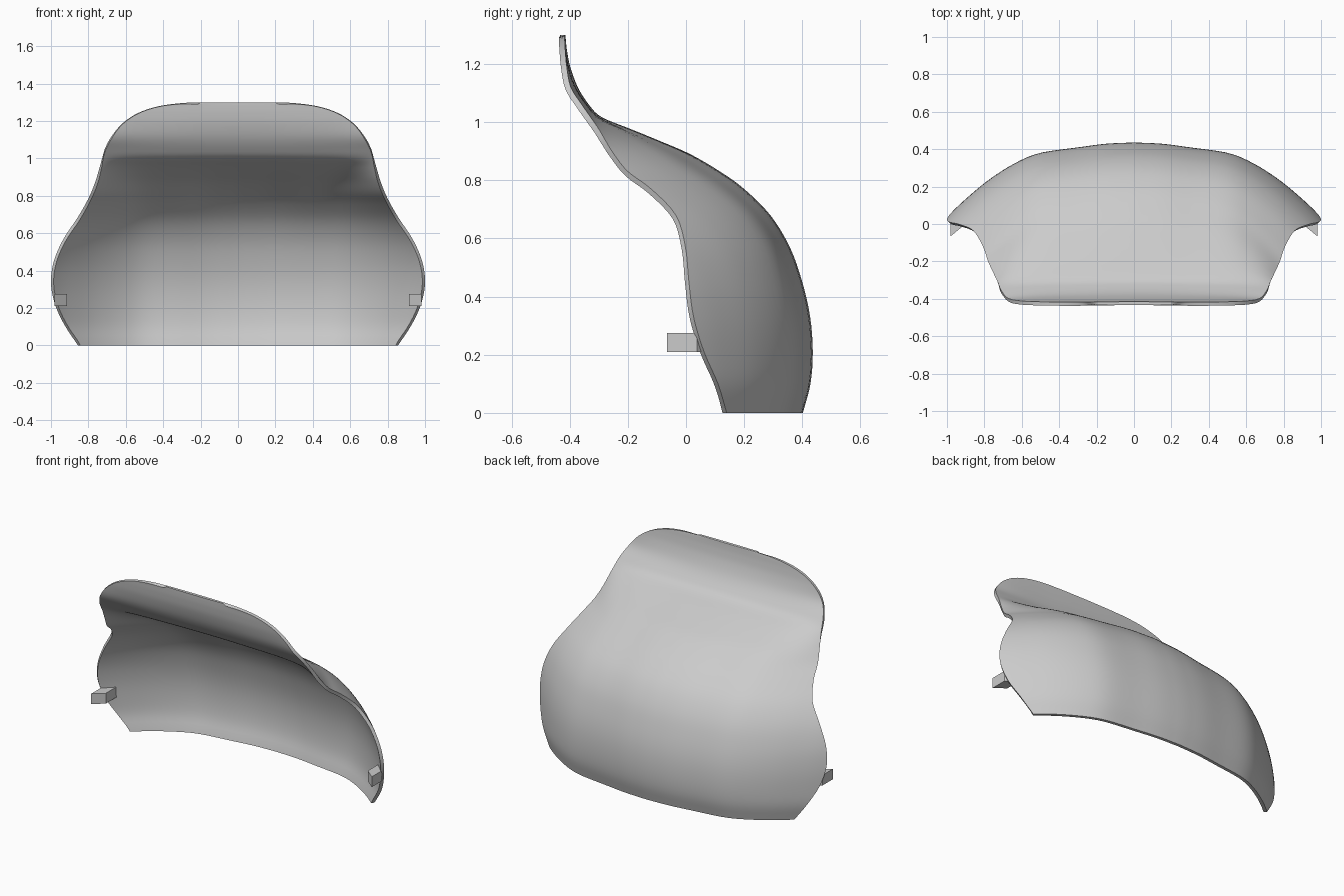
import bpy, bmesh, math

cube = bpy.data.objects.get("Cube")
if cube:
    bpy.data.objects.remove(cube, do_unlink=True)

grey = bpy.data.materials.new("plain grey")
grey.use_nodes = True
COLOUR = (0.6, 0.6, 0.6, 1)
grey.diffuse_color = COLOUR
grey.node_tree.nodes["Principled BSDF"].inputs["Base Color"].default_value = COLOUR

# Height, outer depth at the middle, outer depth at the side edge, half width
STATIONS = [
    (0.00, 0.402, 0.140, 0.855), (0.10, 0.428, 0.110, 0.922),
    (0.21, 0.436, 0.062, 0.975), (0.33, 0.427, 0.026, 1.000),
    (0.45, 0.400, 0.010, 0.985), (0.57, 0.357, -0.002, 0.933),
    (0.68, 0.290, -0.035, 0.860), (0.77, 0.200, -0.120, 0.808),
    (0.83, 0.117, -0.200, 0.780), (0.89, 0.014, -0.248, 0.758),
    (0.935, -0.090, -0.276, 0.745), (0.976, -0.190, -0.300, 0.733),
    (1.017, -0.290, -0.328, 0.722), (1.06, -0.334, -0.358, 0.708),
    (1.12, -0.372, -0.396, 0.675), (1.19, -0.398, -0.410, 0.615),
    (1.245, -0.409, -0.415, 0.530), (1.28, -0.413, -0.417, 0.420),
    (1.296, -0.414, -0.418, 0.300), (1.30, -0.415, -0.418, 0.200),
]
# How far the shell wraps forward at each distance from the middle
WRAP = [(0, 0), (0.15, 0.007), (0.3, 0.027), (0.5, 0.057), (0.63, 0.11),
        (0.77, 0.20), (0.9, 0.31), (1.0, 0.41), (1.1, 0.53)]


def spline_rows(points, steps):
    """Catmull-Rom rows through the points."""
    rows = []
    for i in range(len(points) - 1):
        b, c = points[i], points[i + 1]
        a = points[i - 1] if i else [2 * p - q for p, q in zip(b, c)]
        d = points[i + 2] if i + 2 < len(points) else [2 * q - p for p, q in zip(b, c)]
        for s in range(steps):
            t = s / steps
            rows.append([0.5 * (2 * q + (r - p) * t + (2 * p - 5 * q + 4 * r - u) * t * t
                                + (3 * q - p - 3 * r + u) * t ** 3)
                         for p, q, r, u in zip(a, b, c, d)])
    rows.append(list(points[-1]))
    return rows


WRAP_FINE = spline_rows(WRAP, 10)


def wrap(x):
    x = abs(x)
    for (x0, y0), (x1, y1) in zip(WRAP_FINE, WRAP_FINE[1:]):
        if x <= x1:
            return y0 + (y1 - y0) * (x - x0) / (x1 - x0)
    return WRAP_FINE[-1][1]


def finish(name, bm):
    bmesh.ops.recalc_face_normals(bm, faces=bm.faces)
    mesh = bpy.data.meshes.new(name)
    bm.to_mesh(mesh)
    bm.free()
    mesh.materials.append(grey)
    obj = bpy.data.objects.new(name, mesh)
    bpy.context.collection.objects.link(obj)
    return obj


# Curved shell: a grid of wrapped rows, thickened toward the hollow front
COLUMNS, THICKNESS = 56, 0.02
bm = bmesh.new()
grid = []
for z, middle, edge, half in spline_rows(STATIONS, 4):
    depth = (middle - edge) / wrap(half)
    row = []
    for i in range(COLUMNS + 1):
        x = half * math.sin(math.pi / 2 * (2 * i / COLUMNS - 1) * 0.8) / math.sin(math.pi * 0.4)
        row.append(bm.verts.new((x, middle - depth * wrap(x), z)))
    grid.append(row)
for low, high in zip(grid, grid[1:]):
    for i in range(COLUMNS):
        bm.faces.new((low[i + 1], low[i], high[i], high[i + 1]))
bm.normal_update()
inner = [[bm.verts.new(v.co - v.normal * THICKNESS) for v in row] for row in grid]
for v in inner[0]:
    v.co.z = 0
for v in inner[-1]:
    v.co.z = 1.3
for low, high in zip(inner, inner[1:]):
    for i in range(COLUMNS):
        bm.faces.new((low[i], low[i + 1], high[i + 1], high[i]))


# Rim joining the outer and inner skins
def border(g):
    return (g[0] + [r[-1] for r in g[1:-1]] + g[-1][::-1] + [r[0] for r in g[-2:0:-1]])


outer_loop, inner_loop = border(grid), border(inner)
for i in range(len(outer_loop)):
    j = (i + 1) % len(outer_loop)
    bm.faces.new((outer_loop[i], outer_loop[j], inner_loop[j], inner_loop[i]))
shell = finish("curved_shell", bm)
bpy.context.view_layer.objects.active = shell
shell.select_set(True)
bpy.ops.object.shade_smooth_by_angle(angle=math.radians(40))
shell.select_set(False)

# Slanted mounting tabs on the lower side edges
TAB = [(0.98, -0.065), (0.915, -0.012), (0.915, 0.10), (0.98, 0.038)]
for name, side in (("left_tab", 1), ("right_tab", -1)):
    bm = bmesh.new()
    face = bm.faces.new([bm.verts.new((side * x, y, 0.21)) for x, y in TAB])
    top = bmesh.ops.extrude_face_region(bm, geom=[face])["geom"]
    bmesh.ops.translate(bm, vec=(0, 0, 0.065),
                        verts=[e for e in top if isinstance(e, bmesh.types.BMVert)])
    finish(name, bm)
